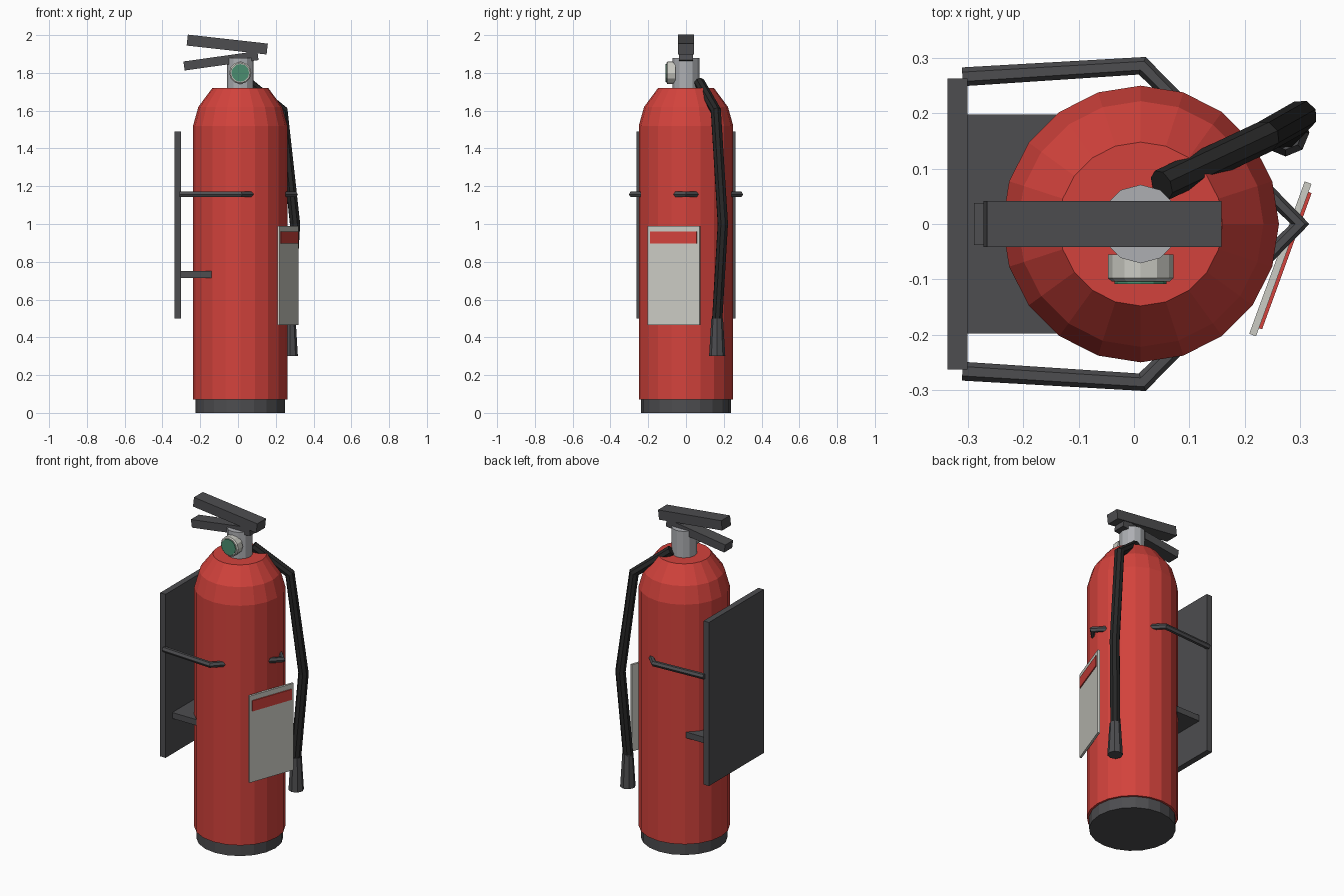
import bpy
import bmesh
from math import cos, sin, pi, radians
from mathutils import Matrix, Vector

cube = bpy.data.objects.get("Cube")
if cube:
    bpy.data.objects.remove(cube, do_unlink=True)


def material(name, colour):
    mat = bpy.data.materials.new(name)
    mat.use_nodes = True
    mat.diffuse_color = (*colour, 1)
    mat.node_tree.nodes["Principled BSDF"].inputs["Base Color"].default_value = (*colour, 1)
    return mat


RED = material("red paint", (0.65, 0.055, 0.045))
DARK = material("dark grey metal", (0.075, 0.075, 0.08))
BLACK = material("black rubber", (0.02, 0.02, 0.02))
STEEL = material("light steel", (0.42, 0.43, 0.45))
CREAM = material("off white", (0.6, 0.6, 0.55))
GREEN = material("gauge green", (0.07, 0.27, 0.16))
AXIS_X = 0.012


def add_mesh(name, bm, mat):
    bmesh.ops.recalc_face_normals(bm, faces=bm.faces)
    mesh = bpy.data.meshes.new(name)
    bm.to_mesh(mesh)
    bm.free()
    mesh.materials.append(mat)
    obj = bpy.data.objects.new(name, mesh)
    bpy.context.collection.objects.link(obj)
    return obj


def lathe(name, profile, sides, mat, origin, rotation=(0, 0, 0)):
    """Stack rings of (radius, height) and cap both ends."""
    bm = bmesh.new()
    rings = [[bm.verts.new((r * cos(2 * pi * i / sides), r * sin(2 * pi * i / sides), z))
              for i in range(sides)] for r, z in profile]
    for low, high in zip(rings, rings[1:]):
        for i in range(sides):
            j = (i + 1) % sides
            bm.faces.new((low[i], low[j], high[j], high[i]))
    bm.faces.new(rings[0])
    bm.faces.new(rings[-1])
    obj = add_mesh(name, bm, mat)
    obj.location = origin
    obj.rotation_euler = rotation
    return obj


def box(name, centre, size, mat, rotation=(0, 0, 0)):
    bm = bmesh.new()
    bmesh.ops.create_cube(bm, size=1, matrix=Matrix.Diagonal((*size, 1)))
    obj = add_mesh(name, bm, mat)
    obj.location = centre
    obj.rotation_euler = rotation
    return obj


def tube(name, points, radius, resolution, mat):
    """Round bar swept along straight segments."""
    curve = bpy.data.curves.new(name, "CURVE")
    curve.dimensions = "3D"
    curve.bevel_depth = radius
    curve.bevel_resolution = resolution
    curve.use_fill_caps = True
    spline = curve.splines.new("POLY")
    spline.points.add(len(points) - 1)
    spline.use_smooth = False
    for point, co in zip(spline.points, points):
        point.co = (*co, 1)
    curve.materials.append(mat)
    obj = bpy.data.objects.new(name, curve)
    bpy.context.collection.objects.link(obj)
    return obj


# Tank, base ring and valve neck
lathe("tank", [(0.25, 0.07), (0.25, 1.52), (0.222, 1.62), (0.148, 1.72)], 20, RED, (AXIS_X, 0, 0))
lathe("base_ring", [(0.238, 0), (0.238, 0.07)], 20, DARK, (AXIS_X, 0, 0))
lathe("valve_neck", [(0.071, 1.71), (0.071, 1.88)], 12, STEEL, (AXIS_X, 0, 0))

# Pressure gauge on the front of the neck
face_front = (radians(90), 0, 0)
lathe("gauge_case", [(0.059, 0.055), (0.059, 0.098), (0.052, 0.104)], 12, CREAM, (AXIS_X, 0, 1.8), face_front)
lathe("gauge_dial", [(0.047, 0.1), (0.047, 0.108)], 12, GREEN, (AXIS_X, 0, 1.8), face_front)

# Squeeze levers
box("upper_lever", (-0.057, 0, 1.95), (0.426, 0.084, 0.058), DARK, (0, radians(6.4), 0))
box("lower_lever", (-0.09, 0, 1.864), (0.395, 0.076, 0.048), DARK, (0, radians(-8), 0))

# Discharge hose and nozzle
tube("hose", [(0.05, 0.07, 1.75), (0.237, 0.158, 1.6), (0.302, 0.195, 1.0), (0.272, 0.165, 0.49)],
     0.029, 2, BLACK)
lathe("nozzle", [(0.043, 0.3), (0.031, 0.5)], 8, DARK, (0.274, 0.165, 0))

# Wall plate, shelf and retaining strap
box("wall_plate", (-0.319, 0, 0.995), (0.036, 0.525, 0.99), DARK)
box("shelf_bracket", (-0.225, 0, 0.732), (0.17, 0.396, 0.036), DARK)
half = [(-0.31, 0.266), (0.015, 0.286)]
strap = [*half, (0.3, 0), *[(x, -y) for x, y in reversed(half)]]
tube("retaining_strap", [(x, y, 1.157) for x, y in strap], 0.017, 1, DARK)

# Instruction tag with red header
turn = radians(-20)
tag_centre = Vector((0.2645, -0.063, 0.728))
outward = Vector((cos(turn), sin(turn), 0))
box("tag", tag_centre, (0.013, 0.293, 0.525), CREAM, (0, 0, turn))
box("tag_header", tag_centre + outward * 0.0085 + Vector((0, 0, 0.2)),
    (0.008, 0.262, 0.064), RED, (0, 0, turn))
